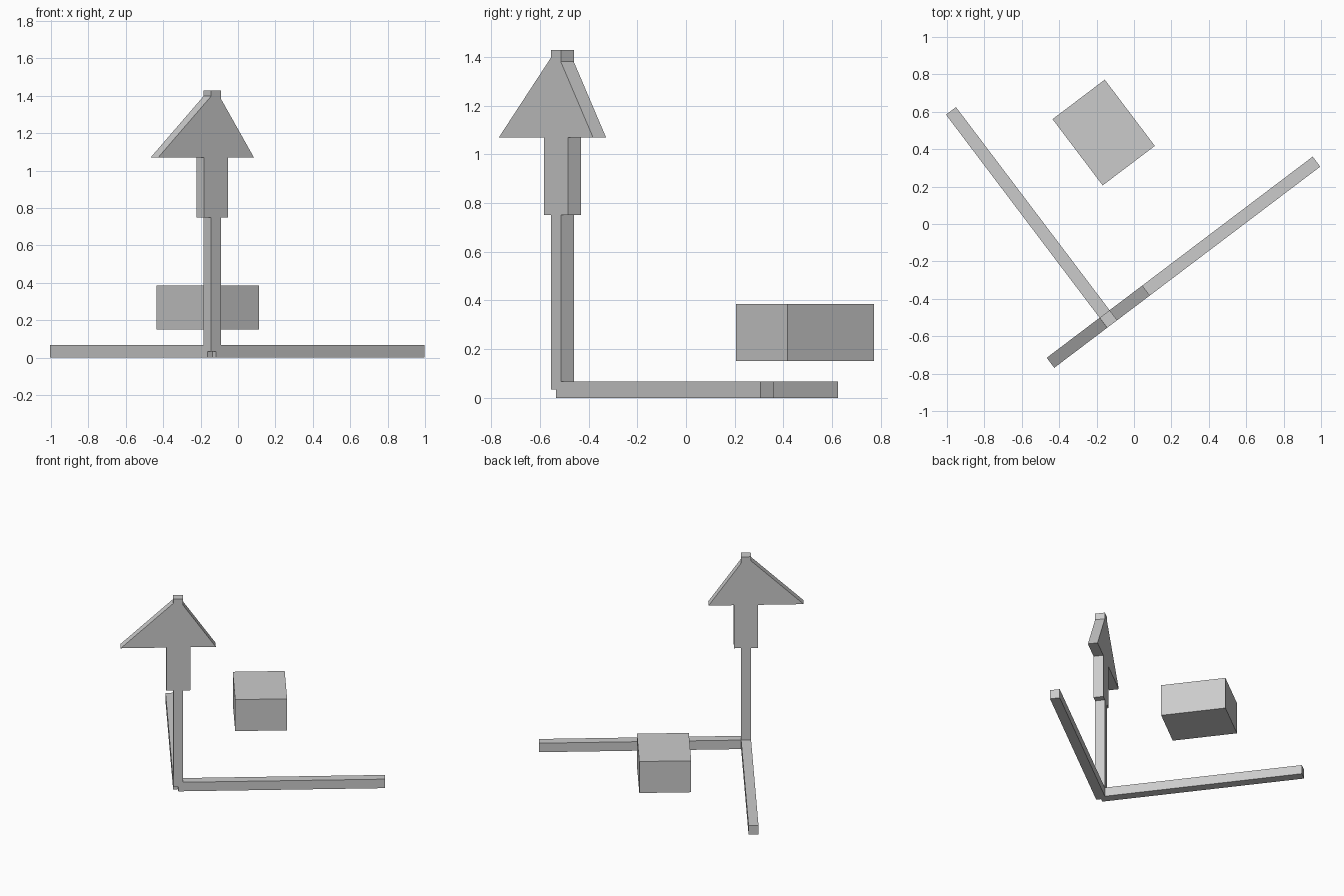
import bpy
import bmesh
import math
from mathutils import Matrix, Vector

default = bpy.data.objects.get("Cube")
if default:
    bpy.data.objects.remove(default, do_unlink=True)

# One plain grey for everything
grey = bpy.data.materials.new("plain grey")
grey.use_nodes = True
COLOUR = (0.6, 0.6, 0.6, 1.0)
grey.diffuse_color = COLOUR
grey.node_tree.nodes["Principled BSDF"].inputs["Base Color"].default_value = COLOUR

# Local frame: origin where the three bars meet, turned about z
BAR = 0.067
HALF = BAR / 2
LENGTH = 1.395
FRAME = Matrix.Translation((-0.137, -0.508, HALF)) @ Matrix.Rotation(math.radians(37.1), 4, "Z")


def add_object(name, bm):
    bmesh.ops.recalc_face_normals(bm, faces=bm.faces)
    mesh = bpy.data.meshes.new(name)
    bm.to_mesh(mesh)
    bm.free()
    mesh.materials.append(grey)
    obj = bpy.data.objects.new(name, mesh)
    obj.matrix_world = FRAME
    bpy.context.scene.collection.objects.link(obj)
    return obj


def add_box(name, low, high):
    low, high = Vector(low), Vector(high)
    bm = bmesh.new()
    bmesh.ops.create_cube(bm, size=1)
    bmesh.ops.scale(bm, vec=high - low, verts=bm.verts)
    bmesh.ops.translate(bm, vec=(low + high) / 2, verts=bm.verts)
    return add_object(name, bm)


def add_plate(name, outline):
    """Extrude an x-z outline to the bar thickness."""
    bm = bmesh.new()
    face = bm.faces.new([bm.verts.new((x, -HALF, z)) for x, z in outline])
    side = bmesh.ops.extrude_face_region(bm, geom=[face])["geom"]
    bmesh.ops.translate(bm, vec=(0, BAR, 0),
                        verts=[v for v in side if isinstance(v, bmesh.types.BMVert)])
    return add_object(name, bm)


# Three equal bars along the axes
for axis, name in enumerate(("left_bar", "right_bar", "upright_post")):
    low, high = [-HALF] * 3, [HALF] * 3
    low[axis], high[axis] = 0, LENGTH
    add_box(name, low, high)

# Arrow on the post
HEAD_BASE = 1.07 - HALF
add_box("arrow_neck", (-0.081, -HALF, 0.75 - HALF), (0.081, HALF, HEAD_BASE))
add_plate("arrow_head", [(-0.388, HEAD_BASE), (0.253, HEAD_BASE), (0, LENGTH)])

# Separate floating block
centre = FRAME.inverted() @ Vector((-0.162, 0.489, 0.268))
size = Vector((0.175, 0.222, 0.117))
add_box("floating_block", centre - size, centre + size)
